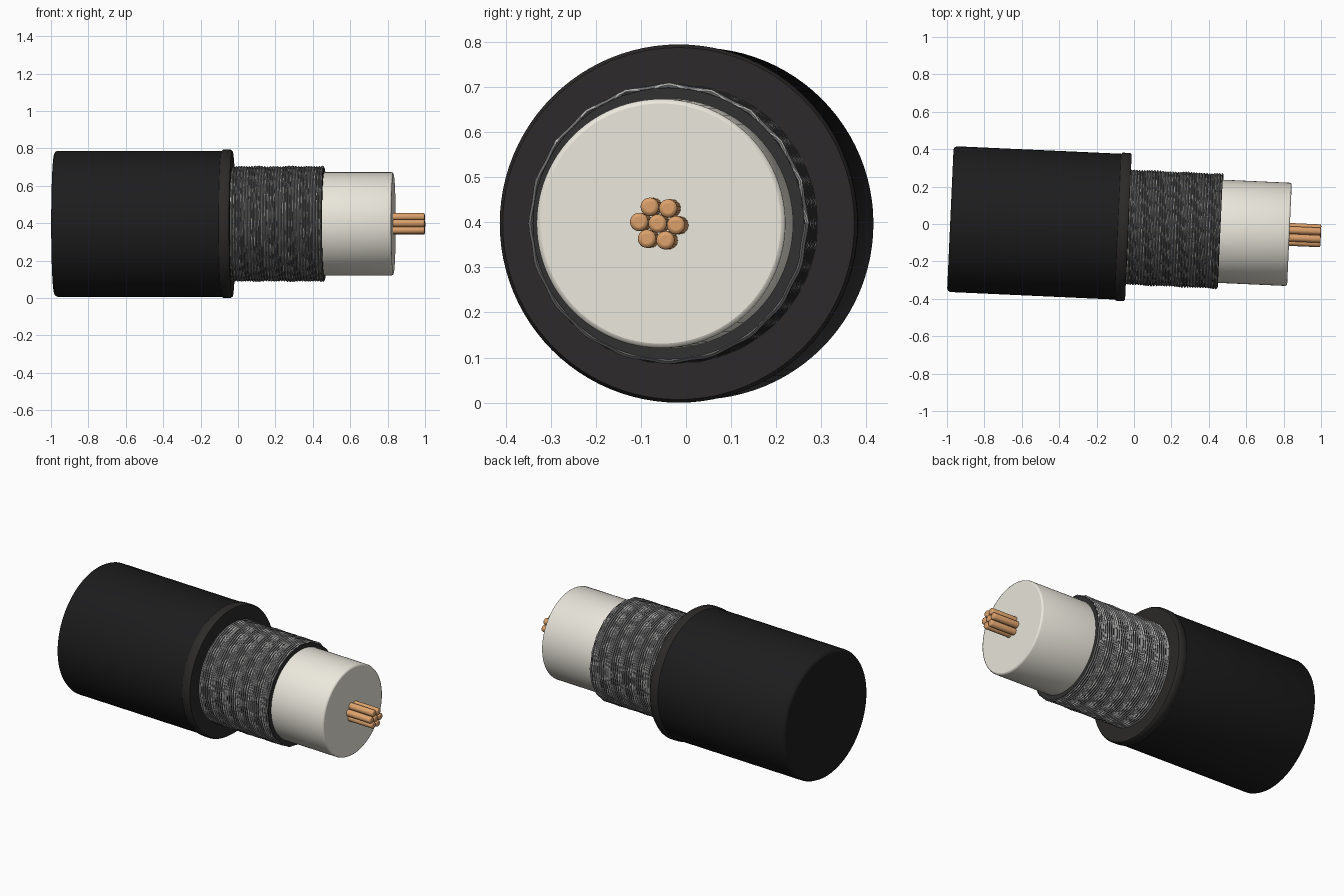
import bpy
from math import sin, cos, pi, radians
from mathutils import Matrix

if "Cube" in bpy.data.objects:
    bpy.data.objects.remove(bpy.data.objects["Cube"])

# Cable axis: local x, turned slightly about z and lifted to its centre height
PLACE = Matrix.Translation((0, -0.018, 0.397)) @ Matrix.Rotation(radians(-2.6), 4, 'Z')


def material(name, r, g, b):
    m = bpy.data.materials.new(name)
    m.diffuse_color = (r, g, b, 1)
    m.use_nodes = True
    m.node_tree.nodes["Principled BSDF"].inputs["Base Color"].default_value = m.diffuse_color
    return m


BLACK = material("black_rubber", 0.012, 0.012, 0.013)
COLLAR = material("dark_rubber", 0.025, 0.023, 0.022)
DARK = material("dark_foil", 0.03, 0.03, 0.03)
WIRE = material("shield_wire", 0.16, 0.16, 0.16)
BRIGHT = material("bright_wire", 0.45, 0.45, 0.44)
CREAM = material("cream_insulation", 0.83, 0.81, 0.72)
COPPER = material("copper", 0.72, 0.36, 0.15)


def finish(name, verts, faces, mat, angle=40):
    me = bpy.data.meshes.new(name)
    me.from_pydata(verts, [], faces)
    me.materials.append(mat)
    ob = bpy.data.objects.new(name, me)
    bpy.context.collection.objects.link(ob)
    ob.matrix_world = PLACE
    bpy.ops.object.select_all(action='DESELECT')
    ob.select_set(True)
    bpy.context.view_layer.objects.active = ob
    bpy.ops.object.shade_smooth_by_angle(angle=radians(angle))
    return ob


def lathe(name, profile, mat, n=96, cy=0, cz=0, angle=50):
    """Closed solid turned round the local x axis from (x, radius) points."""
    verts = [(x, cy + r * cos(2 * pi * i / n), cz + r * sin(2 * pi * i / n))
             for x, r in profile for i in range(n)]
    faces = [(k * n + i, k * n + (i + 1) % n, (k + 1) * n + (i + 1) % n, (k + 1) * n + i)
             [::-1] for k in range(len(profile) - 1) for i in range(n)]
    last = (len(profile) - 1) * n
    faces += [tuple(range(n))[::-1], tuple(range(last, last + n))]
    return finish(name, verts, faces, mat, angle)


def coil(name, x0, x1, turns, sense, radius, wave, wire, mat, steps=120):
    """Helical wire whose radius weaves in and out in a staggered pattern."""
    verts, faces = [], []
    total = turns * steps
    for k in range(total + 1):
        a = 2 * pi * k / steps
        x = x0 + (x1 - x0) * k / total
        r = radius + wave * cos(20 * a) * cos(2 * pi * (x - 0.1) / 0.18)
        for dx, dr in ((wire, 0), (0, wire), (-wire, 0), (0, -wire)):
            verts.append((x + dx, (r + dr) * cos(sense * a), (r + dr) * sin(sense * a)))
        if k:
            b = 4 * (k - 1)
            for j in range(4):
                q = (b + j, b + (j + 1) % 4, b + 4 + (j + 1) % 4, b + 4 + j)
                faces.append(q if sense < 0 else q[::-1])
    faces += [(0, 1, 2, 3), (4 * total + 3, 4 * total + 2, 4 * total + 1, 4 * total)]
    return finish(name, verts, faces, mat, 60)


# Outer jacket and its cut-end collar
lathe("jacket", [(-0.983, 0.372), (-0.978, 0.384), (-0.966, 0.39), (-0.05, 0.39)], BLACK)
lathe("jacket_collar", [(-0.088, 0.388), (-0.08, 0.396), (-0.04, 0.397), (-0.03, 0.39)], COLLAR)

# Braided shield: dark sleeve with interwoven wires
lathe("shield_sleeve", [(-0.05, 0.301), (0.462, 0.301)], DARK)
coil("shield_wires", -0.04, 0.46, 36, 1, 0.303, 0.002, 0.006, WIRE)
coil("shield_weave", -0.035, 0.458, 30, -1, 0.302, 0.0055, 0.0045, BRIGHT)

# Inner insulation
lathe("insulation", [(0.44, 0.276), (0.822, 0.276), (0.829, 0.273), (0.832, 0.266)], CREAM)

# Copper core: one strand ringed by six
for i in range(7):
    a = radians(-5 + 60 * i)
    d = 0.041 if i < 6 else 0
    lathe(f"copper_strand_{i + 1}",
          [(0.8, 0.0203), (0.993, 0.0203), (0.998, 0.018), (1.0, 0.012)],
          COPPER, 24, d * cos(a), d * sin(a), 60)
